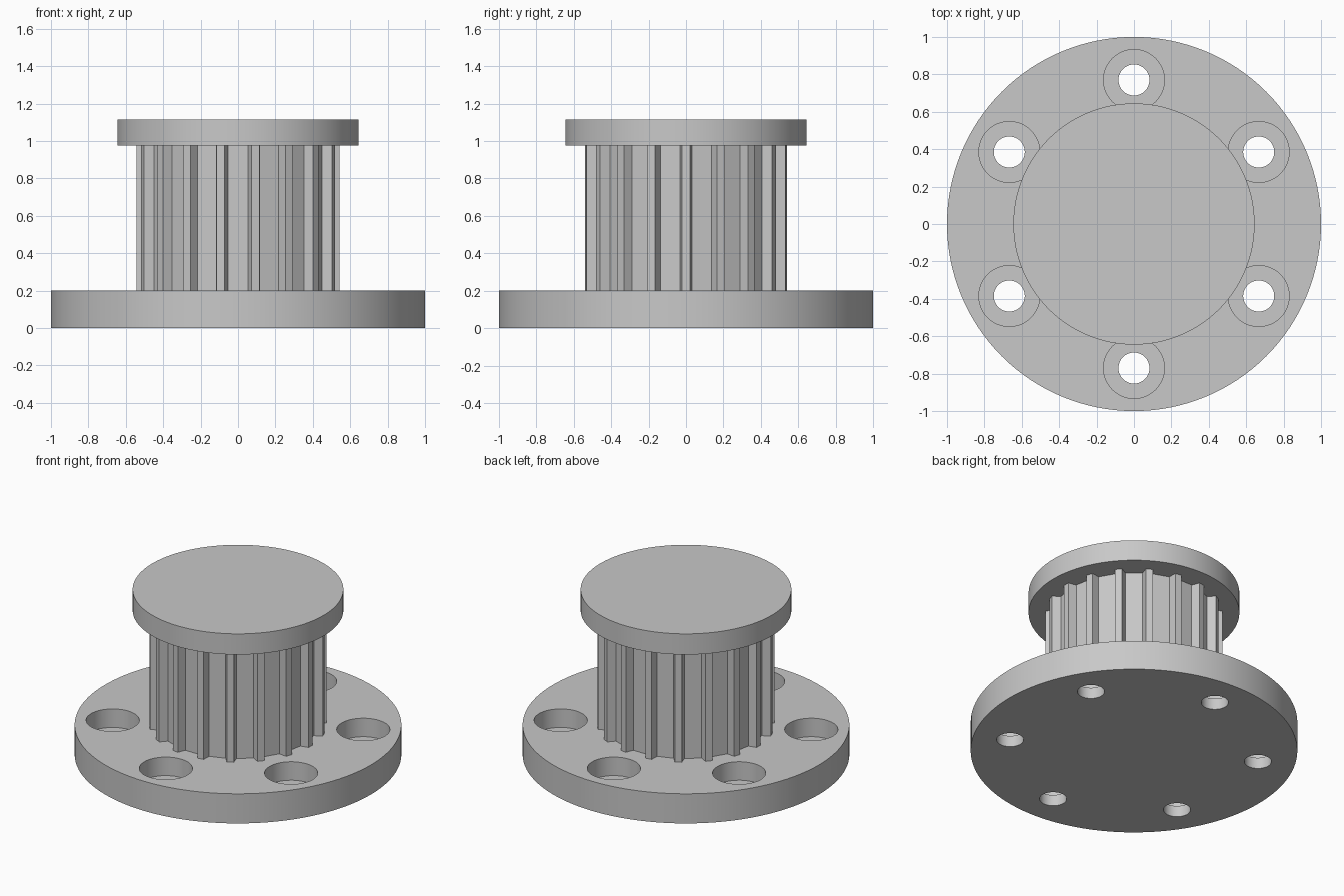
import bpy, bmesh
from math import sin, cos, pi, radians
from mathutils import Matrix, Vector

cube = bpy.data.objects.get("Cube")
if cube:
    bpy.data.objects.remove(cube, do_unlink=True)

BASE_TOP, FLANGE_BOTTOM, FLANGE_TOP = 0.2, 0.975, 1.115
TEETH, HOLES = 18, 6

grey = bpy.data.materials.new("plain grey")
grey.use_nodes = True
grey.diffuse_color = (0.58, 0.58, 0.58, 1)
grey.node_tree.nodes["Principled BSDF"].inputs["Base Color"].default_value = (0.58, 0.58, 0.58, 1)


def prism(name, outline, z0, z1):
    """Extrude a closed outline of (x, y) points from z0 to z1."""
    bm = bmesh.new()
    face = bm.faces.new([bm.verts.new((x, y, z0)) for x, y in outline])
    ext = bmesh.ops.extrude_face_region(bm, geom=[face])
    top = [v for v in ext["geom"] if isinstance(v, bmesh.types.BMVert)]
    bmesh.ops.translate(bm, verts=top, vec=(0, 0, z1 - z0))
    bmesh.ops.recalc_face_normals(bm, faces=bm.faces)
    mesh = bpy.data.meshes.new(name)
    bm.to_mesh(mesh)
    bm.free()
    mesh.materials.append(grey)
    obj = bpy.data.objects.new(name, mesh)
    bpy.context.collection.objects.link(obj)
    return obj


def circle(radius, sides, cx=0, cy=0):
    return [(cx + radius * cos(2 * pi * i / sides), cy + radius * sin(2 * pi * i / sides))
            for i in range(sides)]


def smooth(obj):
    bpy.ops.object.select_all(action="DESELECT")
    obj.select_set(True)
    bpy.context.view_layer.objects.active = obj
    bpy.ops.object.shade_smooth_by_angle(angle=radians(30))


# Mounting base with counterbored bolt holes
base = prism("mounting_base", circle(1, 128), 0, BASE_TOP)
cutters = []
for i in range(HOLES):
    a = pi / 2 + 2 * pi * i / HOLES
    x, y = 0.77 * cos(a), 0.77 * sin(a)
    for name, radius, floor in (("bolt_hole_cutter", 0.083, -0.1),
                                ("counterbore_cutter", 0.163, 0.075)):
        cutter = prism(name, circle(radius, 48, x, y), floor, 0.3)
        cutter.hide_render = True
        cutters.append(cutter)
        cut = base.modifiers.new(name, "BOOLEAN")
        cut.operation, cut.solver, cut.object = "DIFFERENCE", "EXACT", cutter
bpy.context.view_layer.objects.active = base
base.select_set(True)
for name in [m.name for m in base.modifiers]:
    bpy.ops.object.modifier_apply(modifier=name)
for cutter in cutters:
    bpy.data.objects.remove(cutter, do_unlink=True)
smooth(base)

# Toothed drum: trapezoid teeth with flat valleys
tooth = [(0.489, -0.033), (0.543, -0.0215), (0.543, 0.0215), (0.489, 0.033)]
outline = []
for i in range(TEETH):
    turn = Matrix.Rotation(2 * pi * i / TEETH, 2)
    outline += [tuple(turn @ Vector(p)) for p in tooth]
prism("toothed_drum", outline, BASE_TOP, FLANGE_BOTTOM)

# Top flange
smooth(prism("top_flange", circle(0.645, 128), FLANGE_BOTTOM, FLANGE_TOP))
